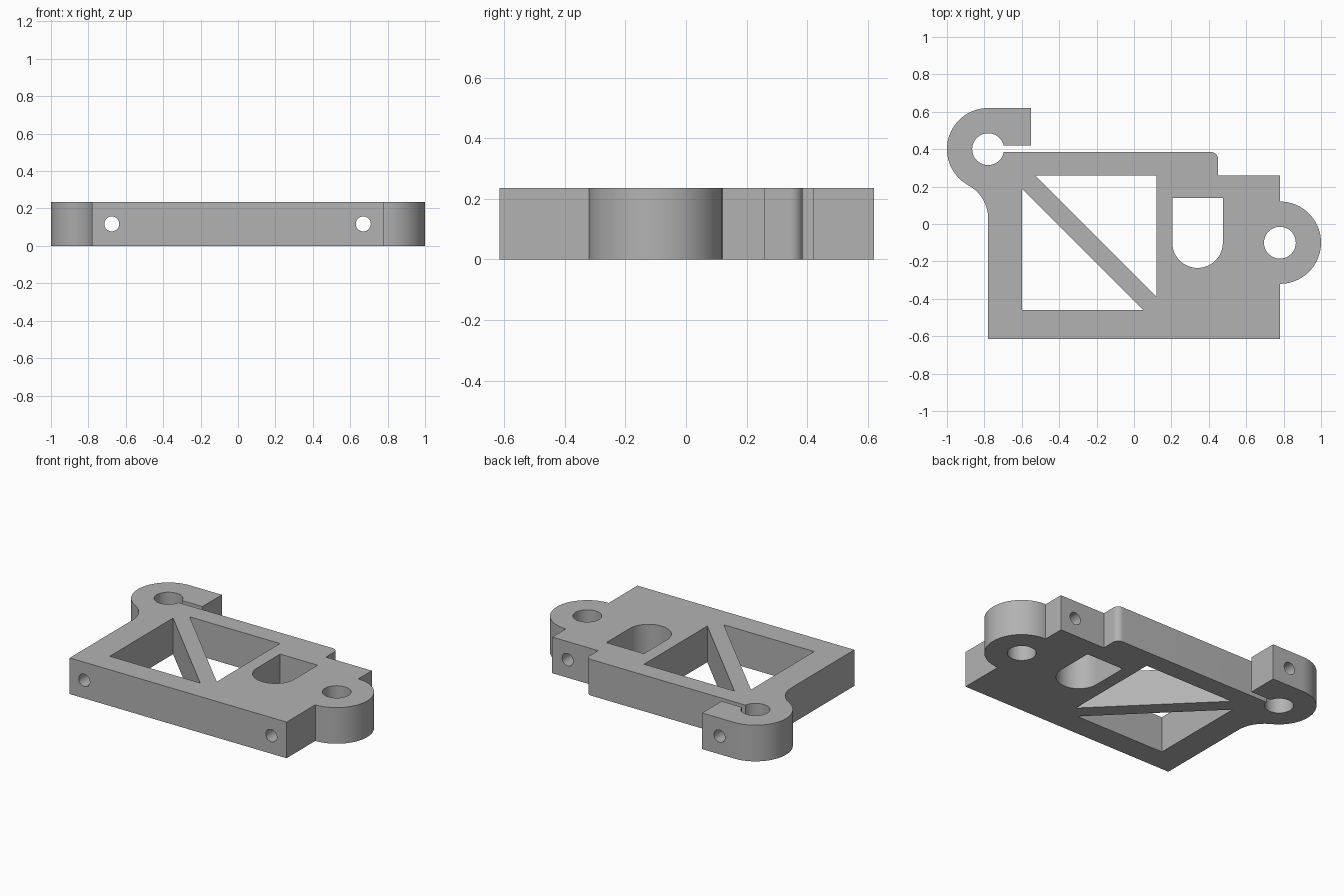
import bpy, bmesh
from math import sin, cos, pi, radians
from mathutils import Matrix

cube = bpy.data.objects.get("Cube")
if cube:
    bpy.data.objects.remove(cube, do_unlink=True)

HEIGHT = 0.235
LUG_R, PIN_R, BOLT_R = 0.22, 0.085, 0.04
CLAMP = (-0.78, 0.40)
LUG = (0.78, -0.10)

grey = bpy.data.materials.new("plain grey")
grey.use_nodes = True
grey.diffuse_color = (0.45, 0.45, 0.45, 1)
grey.node_tree.nodes["Principled BSDF"].inputs["Base Color"].default_value = (0.45, 0.45, 0.45, 1)


def arc(centre, r, a0, a1, steps=32):
    """Points along an arc, angles in degrees."""
    angles = [radians(a0 + (a1 - a0) * i / steps) for i in range(steps + 1)]
    return [(centre[0] + r * cos(a), centre[1] + r * sin(a)) for a in angles]


def prism(name, points, z0, z1):
    """Extrude a closed outline upwards."""
    bm = bmesh.new()
    face = bm.faces.new([bm.verts.new((x, y, z0)) for x, y in points])
    top = bmesh.ops.extrude_face_region(bm, geom=[face])["geom"]
    bmesh.ops.translate(bm, vec=(0, 0, z1 - z0),
                        verts=[g for g in top if isinstance(g, bmesh.types.BMVert)])
    bmesh.ops.recalc_face_normals(bm, faces=bm.faces)
    mesh = bpy.data.meshes.new(name)
    bm.to_mesh(mesh)
    bm.free()
    mesh.materials.append(grey)
    obj = bpy.data.objects.new(name, mesh)
    bpy.context.collection.objects.link(obj)
    return obj


# Plate outline: split clamp, rounded shoulder, step, lug, and concave side
outline = [(-0.55, 0.62), (-0.55, 0.42)]
outline += arc(CLAMP, PIN_R, 13.6, 349.8, 64)
outline += arc((0.41, 0.345), 0.04, 90, 0, 12)
outline += [(0.45, 0.26), (0.78, 0.26)]
outline += arc(LUG, LUG_R, 90, -90, 48)
outline += [(0.78, -0.615), (-0.78, -0.615)]
outline += arc((-0.98, 0.03), 0.20, 0, 61.5, 24)
outline += arc(CLAMP, LUG_R, 241, 90, 48)
plate = prism("bracket_plate", outline, 0, HEIGHT)

# Vertical openings: triangles beside the diagonal rib, rounded window, pin hole
openings = {
    "lower_triangle": [(-0.60, 0.19), (-0.60, -0.46), (0.05, -0.46)],
    "upper_triangle": [(-0.53, 0.26), (0.12, 0.26), (0.12, -0.39)],
    "round_window": [(0.475, 0.14), (0.205, 0.14)] + arc((0.34, -0.10), 0.135, 180, 360),
    "pin_hole": arc(LUG, PIN_R, 0, 360, 64)[:-1],
}
cutters = [prism(n + "_cutter", p, -0.1, HEIGHT + 0.1) for n, p in openings.items()]

# Bolt holes running front to back
for x in (-0.675, 0.67):
    bolt = prism("bolt_hole_cutter", arc((0, 0), BOLT_R, 0, 360)[:-1], -0.8, 0.8)
    bolt.data.transform(Matrix.Translation((x, 0, HEIGHT / 2)) @ Matrix.Rotation(pi / 2, 4, "X"))
    cutters.append(bolt)

for cutter in cutters:
    cutter.hide_render = True
    mod = plate.modifiers.new(cutter.name, "BOOLEAN")
    mod.operation, mod.solver, mod.object = "DIFFERENCE", "EXACT", cutter

# Bake the cuts, then drop the cutters
bpy.context.view_layer.update()
evaluated = plate.evaluated_get(bpy.context.evaluated_depsgraph_get())
cut_mesh = bpy.data.meshes.new_from_object(evaluated)
plate.modifiers.clear()
plate.data = cut_mesh
for cutter in cutters:
    bpy.data.objects.remove(cutter, do_unlink=True)

bpy.ops.object.select_all(action="DESELECT")
plate.select_set(True)
bpy.context.view_layer.objects.active = plate
bpy.ops.object.shade_smooth_by_angle(angle=radians(30))
